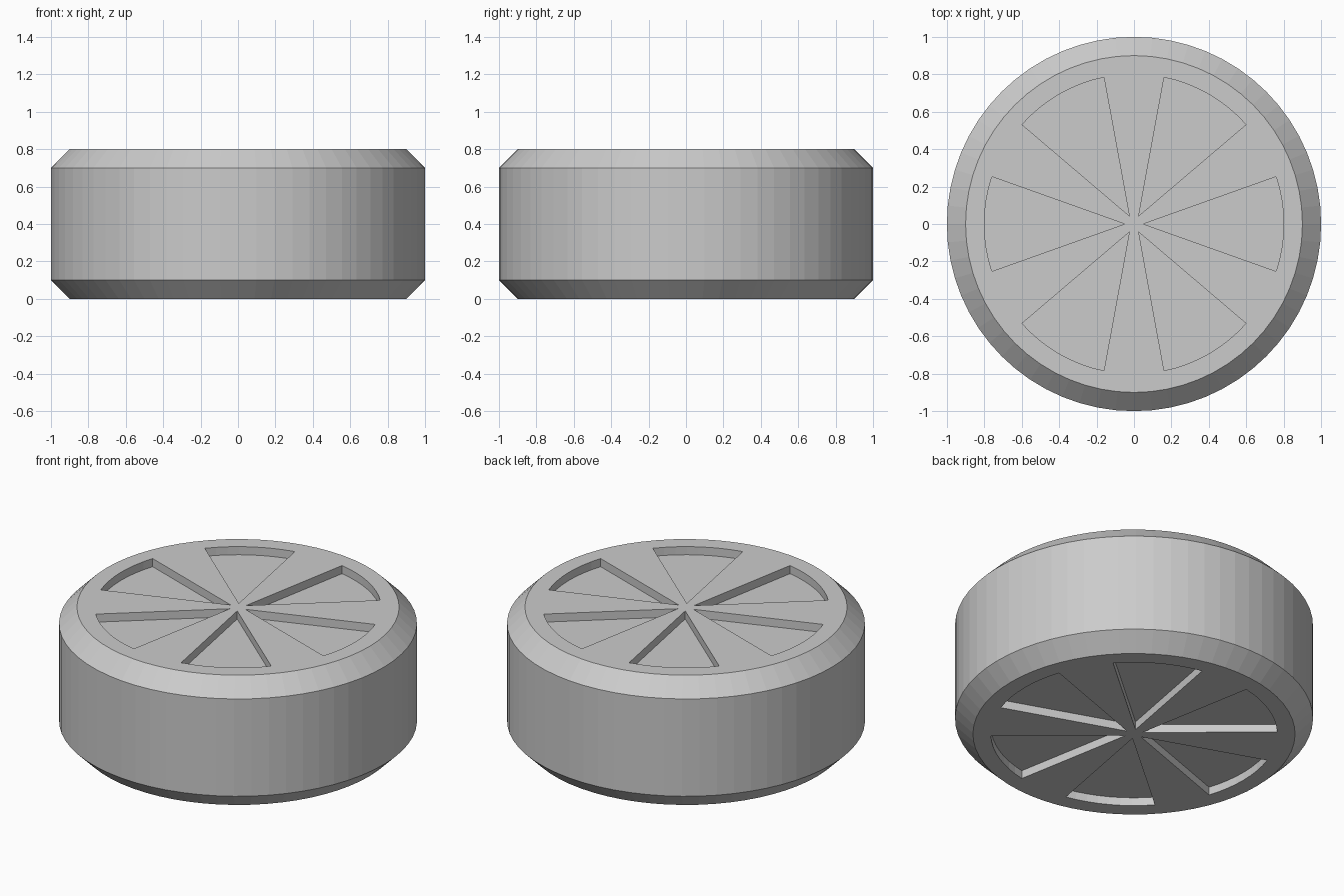
import bpy, bmesh
from math import sin, cos, pi, radians

cube = bpy.data.objects.get("Cube")
if cube:
    bpy.data.objects.remove(cube, do_unlink=True)

SEGMENTS = 64
HEIGHT = 0.8
CHAMFER = 0.1
RECESS = 0.05

grey = bpy.data.materials.new("light_grey")
grey.use_nodes = True
grey.diffuse_color = (0.6, 0.6, 0.6, 1)
grey.node_tree.nodes["Principled BSDF"].inputs["Base Color"].default_value = (0.6, 0.6, 0.6, 1)


def add_object(name, bm):
    bmesh.ops.recalc_face_normals(bm, faces=bm.faces)
    mesh = bpy.data.meshes.new(name)
    bm.to_mesh(mesh)
    bm.free()
    mesh.materials.append(grey)
    obj = bpy.data.objects.new(name, mesh)
    bpy.context.collection.objects.link(obj)
    return obj


# Round body with chamfered rims
bm = bmesh.new()
rings = []
for r, z in [(1 - CHAMFER, 0), (1, CHAMFER), (1, HEIGHT - CHAMFER), (1 - CHAMFER, HEIGHT)]:
    angles = [2 * pi * i / SEGMENTS for i in range(SEGMENTS)]
    rings.append([bm.verts.new((r * cos(a), r * sin(a), z)) for a in angles])
for low, high in zip(rings, rings[1:]):
    for i in range(SEGMENTS):
        j = (i + 1) % SEGMENTS
        bm.faces.new((low[i], low[j], high[j], high[i]))
bm.faces.new(rings[0])
bm.faces.new(rings[-1])
body = add_object("chamfered_disc", bm)

# Six wedge cutters for each flat face
bm = bmesh.new()
half, arc_steps = radians(18.4), 8
for z in (-RECESS, HEIGHT - RECESS):
    for k in range(6):
        mid = k * pi / 3
        outline = [(0.05 * cos(mid), 0.05 * sin(mid))]
        for i in range(arc_steps + 1):
            a = mid - half + 2 * half * i / arc_steps
            outline.append((0.8 * cos(a), 0.8 * sin(a)))
        face = bm.faces.new([bm.verts.new((x, y, z)) for x, y in outline])
        top = bmesh.ops.extrude_face_region(bm, geom=[face], use_keep_orig=True)["geom"]
        verts = [v for v in top if isinstance(v, bmesh.types.BMVert)]
        bmesh.ops.translate(bm, verts=verts, vec=(0, 0, 2 * RECESS))
cutter = add_object("wedge_cutter", bm)
cutter.hide_render = True

# Cut the recesses and keep the finished mesh
cut = body.modifiers.new("wedge_recesses", "BOOLEAN")
cut.operation = "DIFFERENCE"
cut.solver = "EXACT"
cut.object = cutter
bpy.context.view_layer.objects.active = body
body.select_set(True)
bpy.ops.object.modifier_apply(modifier=cut.name)
bpy.data.objects.remove(cutter, do_unlink=True)
